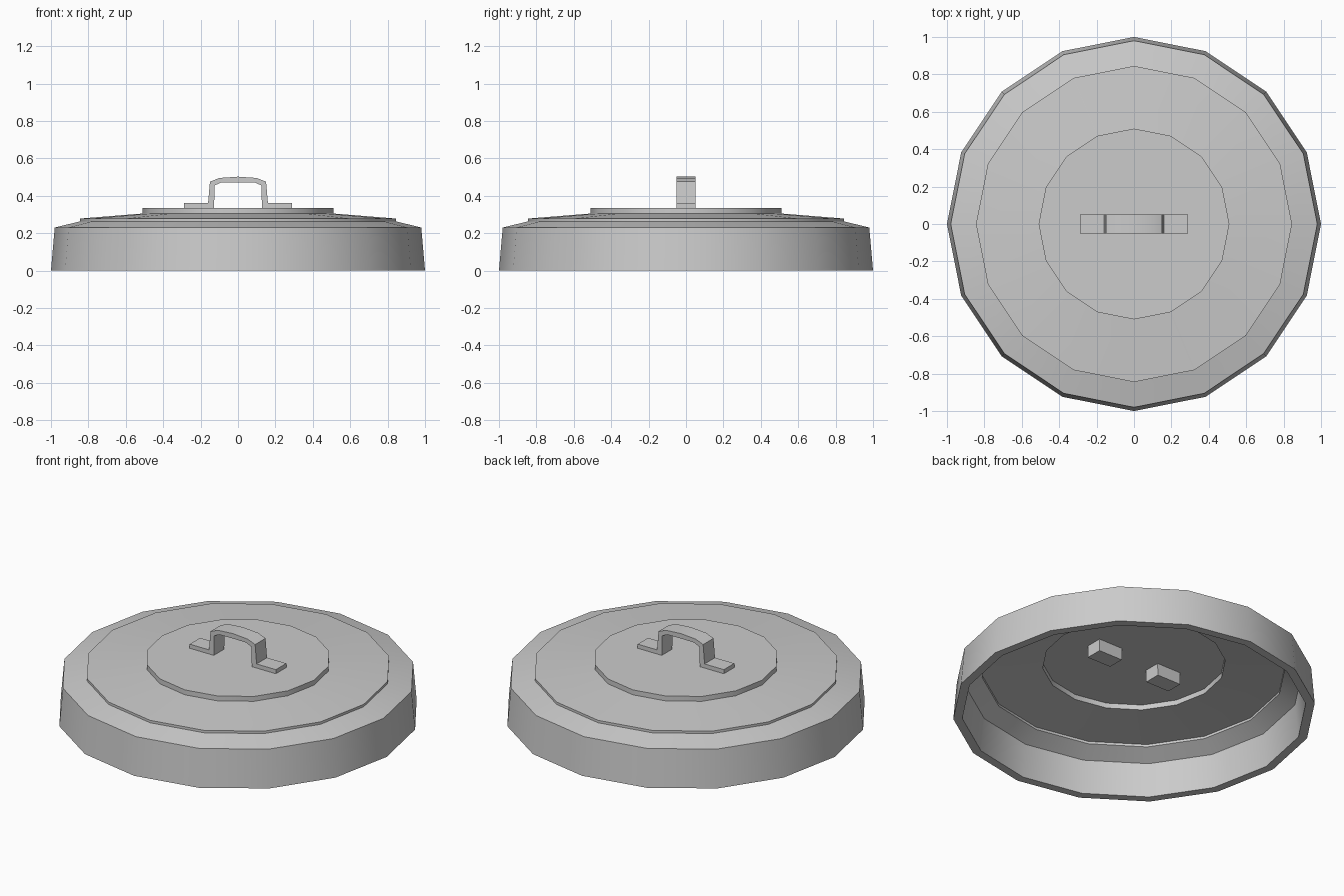
import bpy, bmesh, math

SIDES = 16

if "Cube" in bpy.data.objects:
    bpy.data.objects.remove(bpy.data.objects["Cube"])

# Single grey metal colour
metal = bpy.data.materials.new("grey_metal")
metal.use_nodes = True
metal.diffuse_color = (0.6, 0.6, 0.6, 1)
metal.node_tree.nodes["Principled BSDF"].inputs["Base Color"].default_value = (0.6, 0.6, 0.6, 1)


def finish(name, bm):
    """Turn a bmesh into a named, smooth-by-angle object."""
    bmesh.ops.recalc_face_normals(bm, faces=bm.faces)
    mesh = bpy.data.meshes.new(name)
    bm.to_mesh(mesh)
    bm.free()
    mesh.materials.append(metal)
    obj = bpy.data.objects.new(name, mesh)
    bpy.context.collection.objects.link(obj)
    bpy.ops.object.select_all(action='DESELECT')
    obj.select_set(True)
    bpy.context.view_layer.objects.active = obj
    bpy.ops.object.shade_smooth_by_angle(angle=math.radians(30))
    return obj


def lathe(name, profile):
    """Spin an (r, z) profile around the z axis."""
    bm = bmesh.new()
    verts = [bm.verts.new((r, 0, z)) for r, z in profile]
    edges = [bm.edges.new(pair) for pair in zip(verts, verts[1:])]
    bmesh.ops.spin(bm, geom=verts + edges, cent=(0, 0, 0), axis=(0, 0, 1),
                   angle=math.tau, steps=SIDES)
    bmesh.ops.remove_doubles(bm, verts=bm.verts, dist=0.0005)
    return finish(name, bm)


# Stepped lid: outer skin from the centre to the rim, then the hollow underside
outer = [(0, 0.335), (0.51, 0.335), (0.51, 0.305), (0.845, 0.278),
         (0.845, 0.263), (0.98, 0.23), (1.0, 0)]
inner = [(0.95, 0), (0.93, 0.2), (0.84, 0.255), (0.84, 0.27),
         (0.505, 0.298), (0.505, 0.329), (0, 0.329)]
lathe("lid", outer + inner)

# Bent strap handle: half outline, mirrored, with feet going through the lid
half = [(0.1, 0.495), (0.15, 0.475), (0.16, 0.36), (0.29, 0.36), (0.29, 0.256),
        (0.13, 0.256), (0.125, 0.455), (0.09, 0.471)]
outline = half + [(-x, z) for x, z in reversed(half)]
top = outline.index((-0.1, 0.495))
outline.insert(top + 1, (0, 0.502))
outline.insert(len(half), (0, 0.472))

bm = bmesh.new()
face = bm.faces.new([bm.verts.new((x, -0.05, z)) for x, z in outline])
ext = bmesh.ops.extrude_face_region(bm, geom=[face])
bmesh.ops.translate(bm, vec=(0, 0.1, 0),
                    verts=[v for v in ext["geom"] if isinstance(v, bmesh.types.BMVert)])
finish("handle", bm)
